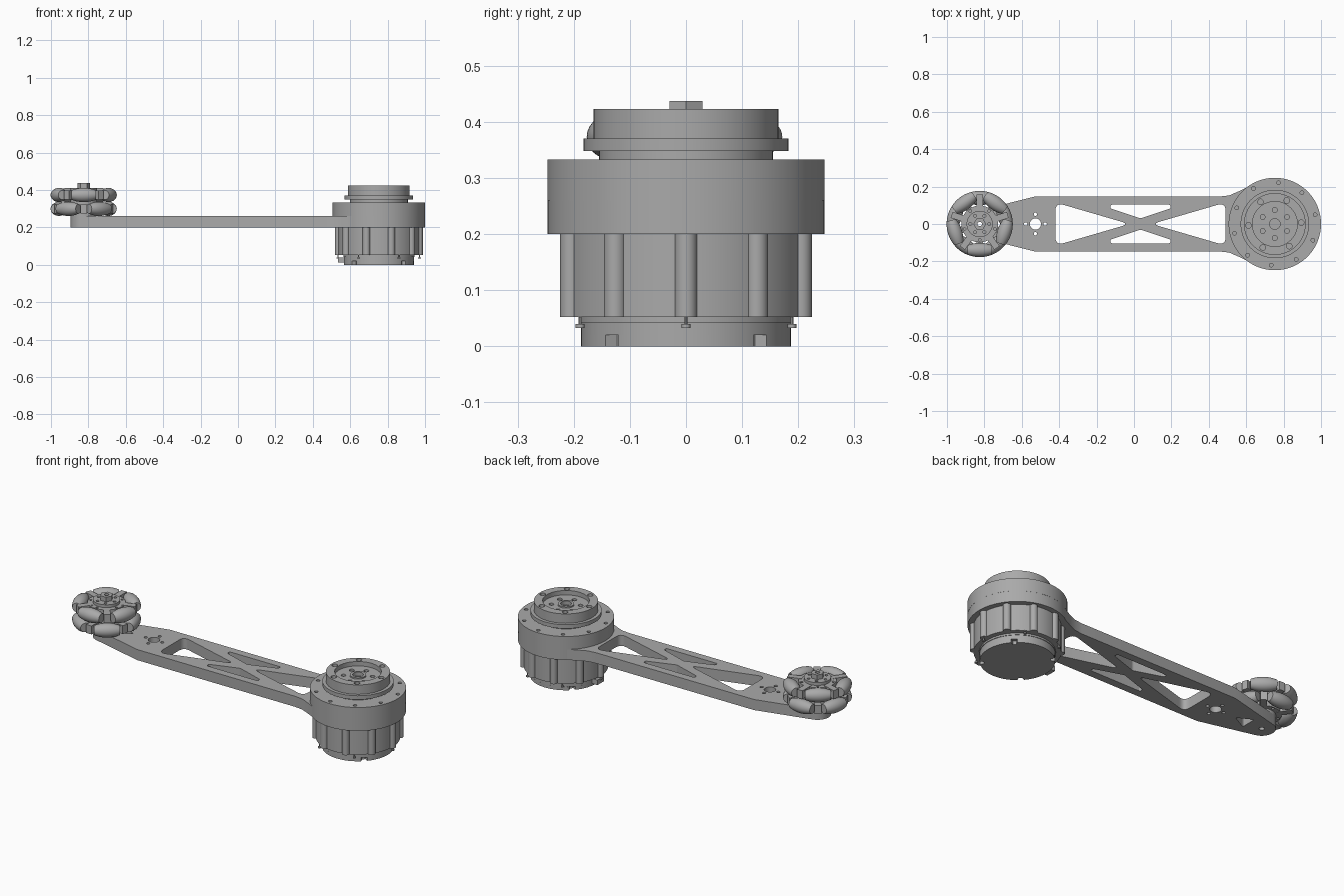
import bpy, bmesh
from math import sin, cos, pi, radians, sqrt
from mathutils import Vector, Matrix

cube = bpy.data.objects.get("Cube")
if cube:
    bpy.data.objects.remove(cube, do_unlink=True)

grey = bpy.data.materials.new("machined grey")
grey.use_nodes = True
grey.diffuse_color = (0.4, 0.4, 0.4, 1)
grey.node_tree.nodes["Principled BSDF"].inputs["Base Color"].default_value = (0.4, 0.4, 0.4, 1)

MOTOR = Vector((0.753, 0))
WHEEL = Vector((-0.825, 0))


def finish(name, mesh):
    mesh.materials.clear()
    mesh.materials.append(grey)
    mesh.polygons.foreach_set("use_smooth", [True] * len(mesh.polygons))
    mesh.set_sharp_from_angle(angle=radians(30))
    ob = bpy.data.objects.new(name, mesh)
    bpy.context.collection.objects.link(ob)
    return ob


def polar(centre, r, deg):
    a = radians(deg)
    return centre + Vector((r * cos(a), r * sin(a)))


def circle(centre, r, n=64):
    return [polar(centre, r, 360 * i / n) for i in range(n)]


def hole_ring(centre, dist, r, count, start=0):
    return [circle(polar(centre, dist, start + 360 * i / count), r, 16) for i in range(count)]


def rounded(points, cut, steps=6):
    """Polygon whose corners are rounded over the given cut length."""
    pts = [Vector(p) for p in points]
    out = []
    for i, p in enumerate(pts):
        a = p + (pts[i - 1] - p).normalized() * cut
        b = p + (pts[(i + 1) % len(pts)] - p).normalized() * cut
        for k in range(steps + 1):
            t = k / steps
            out.append(a * (1 - t) ** 2 + p * 2 * t * (1 - t) + b * t * t)
    return out


def bar(centre, deg, r0, r1, width):
    """Radial rectangle outline."""
    rot = Matrix.Rotation(radians(deg), 2)
    h = width / 2
    return [centre + rot @ Vector(p) for p in ((r0, -h), (r1, -h), (r1, h), (r0, h))]


def plate(name, loops, z0, z1):
    """Extrude an outline, with any holes, from z0 to z1."""
    cu = bpy.data.curves.new(name, "CURVE")
    cu.dimensions, cu.fill_mode = "2D", "BOTH"
    cu.extrude = (z1 - z0) / 2
    for loop in loops:
        sp = cu.splines.new("POLY")
        sp.points.add(len(loop) - 1)
        for pt, co in zip(sp.points, loop):
            pt.co = (co.x, co.y, 0, 1)
        sp.use_cyclic_u = True
    tmp = bpy.data.objects.new(name + "_curve", cu)
    bpy.context.collection.objects.link(tmp)
    deps = bpy.context.evaluated_depsgraph_get()
    mesh = bpy.data.meshes.new_from_object(tmp.evaluated_get(deps))
    bpy.data.objects.remove(tmp, do_unlink=True)
    bm = bmesh.new()
    bm.from_mesh(mesh)
    bmesh.ops.remove_doubles(bm, verts=bm.verts, dist=1e-5)
    bmesh.ops.recalc_face_normals(bm, faces=bm.faces)
    bmesh.ops.translate(bm, verts=bm.verts, vec=(0, 0, (z0 + z1) / 2))
    bm.to_mesh(mesh)
    bm.free()
    return finish(name, mesh)


# Arm: tapered outline flaring into the motor ring, with truss cut-outs
upper = [(-0.53, 0.147), (0.46, 0.147), (0.51, 0.153), (0.56, 0.175), (0.62, 0.205), (0.7, 0.2)]
outline = [polar(WHEEL, 0.07, d) for d in range(255, 104, -10)]
outline += [Vector(p) for p in upper] + [Vector((x, -y)) for x, y in reversed(upper)]
MID = 0.035
tri = [(-0.455, 0.115), (-0.455, -0.115), (-0.06, 0)]
slot = [(-0.16, 0.103), (0.16, 0.103), (0.16, 0.083), (0, 0.03), (-0.16, 0.083)]
holes = []
for s in (1, -1):
    holes.append(rounded([(MID + s * x, y) for x, y in tri], 0.045))
    holes.append(rounded([(MID + x, s * y) for x, y in slot], 0.008))
holes.append(rounded([(-0.655, 0), (-0.74, 0.045), (-0.74, -0.045)], 0.012))
MOUNT = Vector((-0.527, 0))
holes += [circle(MOUNT, 0.03, 32), circle(WHEEL, 0.014, 24)]
holes += hole_ring(MOUNT, 0.052, 0.009, 4)
plate("arm", [outline] + holes, 0.2, 0.26)

# Motor base with notched lower edge
notched = [polar(MOTOR, 0.165 if abs(d % 90 - 45) < 4 else 0.187, d) for d in range(0, 360, 2)]
plate("base_cover", [notched], 0, 0.02)
plate("base_drum", [circle(MOTOR, 0.187)], 0.02, 0.042)
plate("base_lip", [circle(MOTOR, 0.19)], 0.042, 0.052)
plate("connector", [bar(MOTOR, 180, 0.15, 0.218, 0.06)], 0.012, 0.04)
for i in range(6):
    spot = polar(MOTOR, 0.218, 60 * i)
    plate("tab_screw_head", [circle(spot, 0.008, 16)], 0.033, 0.04)
    plate("tab_screw_pin", [circle(spot, 0.003, 8)], 0.04, 0.052)

# Motor body with screw bosses around it
plate("motor_body", [circle(MOTOR, 0.217, 96)], 0.052, 0.2)
for i in range(10):
    plate("body_boss", [circle(polar(MOTOR, 0.215, 36 * i), 0.02, 24)], 0.052, 0.2)

# Gear housing ring with screw holes in its top
plate("housing_lower", [circle(MOTOR, 0.2465, 96)], 0.2, 0.26)
plate("housing_upper", [circle(MOTOR, 0.247, 96)], 0.26, 0.315)
plate("housing_top", [circle(MOTOR, 0.247, 96)] + hole_ring(MOTOR, 0.221, 0.01, 10, 13), 0.315, 0.333)

# Output cap: neck, flange, rim and recessed face
plate("output_neck", [circle(MOTOR, 0.155)], 0.333, 0.348)
plate("output_flange", [circle(MOTOR, 0.183, 96)], 0.348, 0.37)
plate("output_drum", [circle(MOTOR, 0.165, 96)], 0.37, 0.385)
plate("output_rim", [circle(MOTOR, 0.165, 96), circle(MOTOR, 0.12)]
      + hole_ring(MOTOR, 0.141, 0.015, 6, 3), 0.385, 0.423)
plate("output_face", [circle(MOTOR, 0.12), circle(MOTOR, 0.036)]
      + hole_ring(MOTOR, 0.075, 0.013, 6, 30), 0.385, 0.398)
plate("output_collar", [circle(MOTOR, 0.042, 32), circle(MOTOR, 0.028, 32)], 0.385, 0.406)

# Barrel roller, lathed about x so that its outside follows the wheel rim
AXLE, RIM, HALF = 0.139, 0.177, 0.066
bm = bmesh.new()
profile = [(-HALF, 0.008)]
for i in range(13):
    t = HALF * (i / 6 - 1)
    profile.append((t, sqrt(RIM ** 2 - t ** 2) - AXLE))
profile.append((HALF, 0.008))
verts = [bm.verts.new((x, 0, r)) for x, r in profile]
edges = [bm.edges.new(pair) for pair in zip(verts, verts[1:])]
bmesh.ops.spin(bm, geom=verts + edges, cent=(0, 0, 0), axis=(1, 0, 0), angle=2 * pi, steps=24)
bmesh.ops.remove_doubles(bm, verts=bm.verts, dist=1e-5)
bmesh.ops.holes_fill(bm, edges=bm.edges, sides=0)
bmesh.ops.recalc_face_normals(bm, faces=bm.faces)
roller_mesh = bpy.data.meshes.new("roller")
bm.to_mesh(roller_mesh)
bm.free()

# Two staggered roller rows with hub discs and forks
for row, z, start in (("lower", 0.299, 90), ("upper", 0.373, 54)):
    plate(row + "_wheel_disc", [circle(WHEEL, 0.098), circle(WHEEL, 0.012, 24)]
          + hole_ring(WHEEL, 0.085, 0.007, 5, start), z - 0.022, z + 0.022)
    for i in range(5):
        angle = start + 72 * i
        spot = polar(WHEEL, AXLE, angle)
        roller = finish(row + "_roller", roller_mesh)
        roller.location = (spot.x, spot.y, z)
        roller.rotation_euler = (0, 0, radians(angle + 90))
        plate(row + "_fork", [bar(WHEEL, angle + 36, 0.08, 0.158, 0.034)], z - 0.024, z + 0.024)

# Wheel hub, bolt circle and hex nut with a through bore
bore = circle(WHEEL, 0.012, 24)
plate("wheel_hub", [circle(WHEEL, 0.07), bore], 0.26, 0.4)
plate("hub_plate", [circle(WHEEL, 0.07), bore] + hole_ring(WHEEL, 0.05, 0.008, 6), 0.4, 0.411)
plate("hub_nut", [circle(WHEEL, 0.034, 6), bore], 0.411, 0.437)
